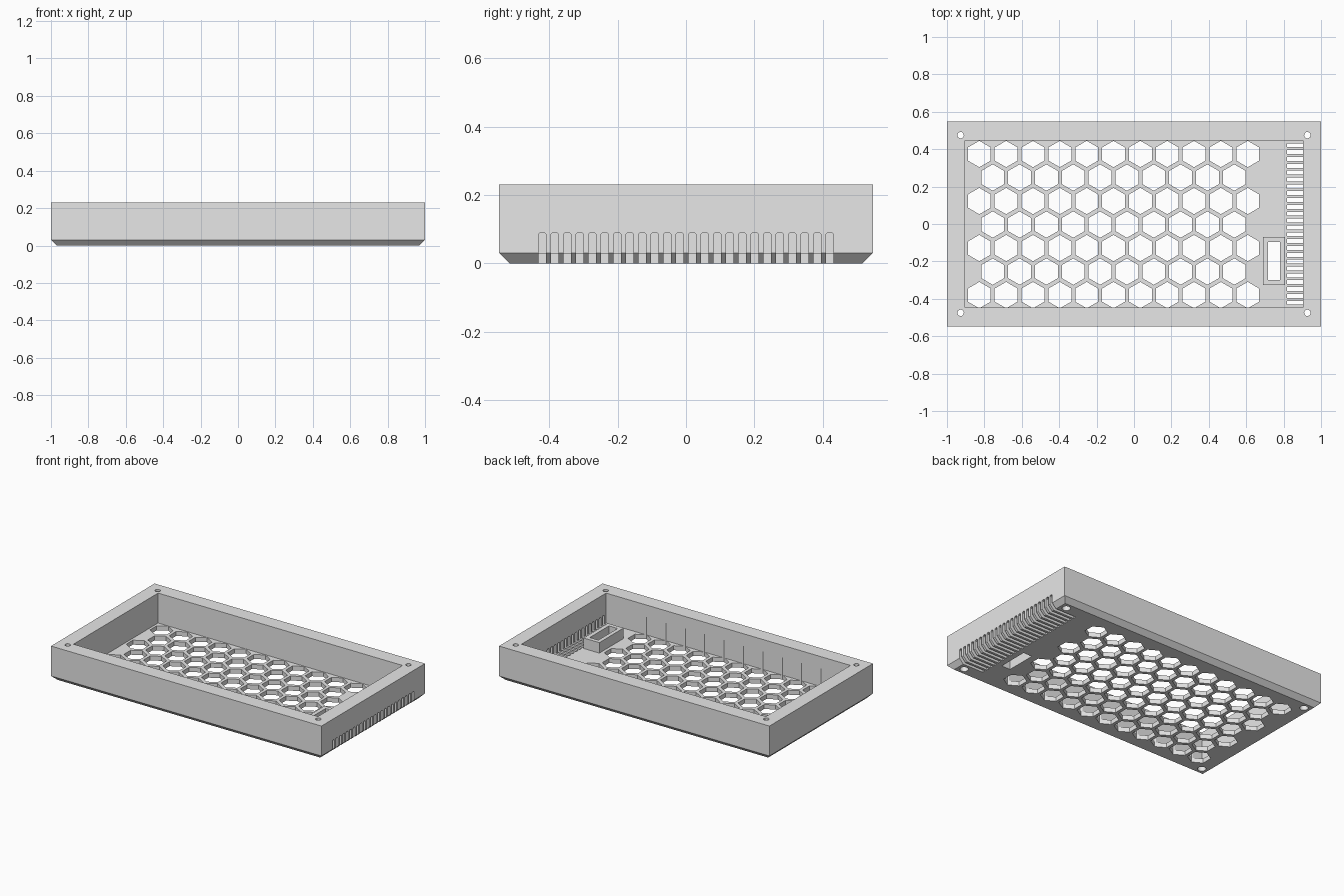
import bpy, bmesh
from math import sin, cos, pi

cube = bpy.data.objects.get("Cube")
if cube:
    bpy.data.objects.remove(cube, do_unlink=True)

grey = bpy.data.materials.new("light grey plastic")
grey.use_nodes = True
COLOR = (0.8, 0.8, 0.8, 1)
grey.diffuse_color = COLOR
grey.node_tree.nodes["Principled BSDF"].inputs["Base Color"].default_value = COLOR

FLOOR, TOP = 0.03, 0.23
HALF_X, HALF_Y = 1.0, 0.547
IN_X, IN_Y = 0.904, 0.447


def loft(bm, rings):
    """Closed solid through a list of equally sized point rings."""
    loops = [[bm.verts.new(p) for p in ring] for ring in rings]
    n = len(loops[0])
    for a, b in zip(loops, loops[1:]):
        for i in range(n):
            j = (i + 1) % n
            bm.faces.new((a[i], a[j], b[j], b[i]))
    bm.faces.new(loops[0][::-1])
    bm.faces.new(loops[-1])


def rect(x0, x1, y0, y1, z):
    return [(x0, y0, z), (x1, y0, z), (x1, y1, z), (x0, y1, z)]


def ring(x, y, z, r, sides):
    """Regular polygon with a corner pointing along y."""
    return [(x + r * sin(2 * pi * i / sides), y + r * cos(2 * pi * i / sides), z)
            for i in range(sides)]


def finish(bm, name):
    bmesh.ops.recalc_face_normals(bm, faces=bm.faces)
    mesh = bpy.data.meshes.new(name)
    bm.to_mesh(mesh)
    bm.free()
    mesh.materials.append(grey)
    ob = bpy.data.objects.new(name, mesh)
    bpy.context.collection.objects.link(ob)
    return ob


def combine(target, tool, operation):
    tool.hide_render = True
    mod = target.modifiers.new(tool.name, 'BOOLEAN')
    mod.operation, mod.solver, mod.object = operation, 'EXACT', tool
    bpy.context.view_layer.objects.active = target
    bpy.ops.object.modifier_apply(modifier=mod.name)
    bpy.data.objects.remove(tool, do_unlink=True)


# Outer case with chamfered lower edge
bm = bmesh.new()
c = FLOOR
loft(bm, [rect(c - HALF_X, HALF_X - c, c - HALF_Y, HALF_Y - c, 0),
          rect(-HALF_X, HALF_X, -HALF_Y, HALF_Y, c),
          rect(-HALF_X, HALF_X, -HALF_Y, HALF_Y, TOP)])
case = finish(bm, "case")

# Open cavity
bm = bmesh.new()
loft(bm, [rect(-IN_X, IN_X, -IN_Y, IN_Y, z) for z in (FLOOR, TOP + 0.1)])
combine(case, finish(bm, "cavity"), 'DIFFERENCE')

# Raised collar around the rectangular port
bm = bmesh.new()
loft(bm, [rect(0.69, 0.807, -0.327, -0.07, z) for z in (0.015, 0.1)])
combine(case, finish(bm, "port_collar"), 'UNION')

# All through openings
bm = bmesh.new()
loft(bm, [rect(0.716, 0.78, -0.3, -0.097, z) for z in (-0.05, 0.2)])

# Honeycomb vents, rows alternate between eleven and ten cells
PITCH = 0.1435
for row in range(7):
    odd = row % 2
    for col in range(11 - odd):
        x = -0.827 + PITCH * (col + odd / 2)
        y = (row - 3) * 0.1257 - 0.003
        loft(bm, [ring(x, y, z, 0.0705, 6) for z in (-0.05, 0.15)])

# Side vent slots, cutting floor edge and right-hand wall
for i in range(24):
    y = (i - 11.5) * 0.0366
    w, b = 0.0105, 0.005
    outline = [(y - w, -0.05), (y + w, -0.05), (y + w, 0.09 - b), (y + w - b, 0.09),
               (y - w + b, 0.09), (y - w, 0.09 - b)]
    loft(bm, [[(x, py, pz) for py, pz in outline] for x in (0.818, 1.05)])

# Corner screw holes with wider recess underneath
for sx in (-1, 1):
    for sy in (-1, 1):
        loft(bm, [ring(sx * 0.927, sy * 0.475, z, r, 24)
                  for z, r in ((-0.05, 0.026), (0.06, 0.026), (0.06, 0.017), (0.3, 0.017))])
combine(case, finish(bm, "openings"), 'DIFFERENCE')

# Smooth the screw holes, keep everything else sharp
bpy.ops.object.select_all(action='DESELECT')
case.select_set(True)
bpy.context.view_layer.objects.active = case
bpy.ops.object.shade_smooth_by_angle(angle=pi / 8)
